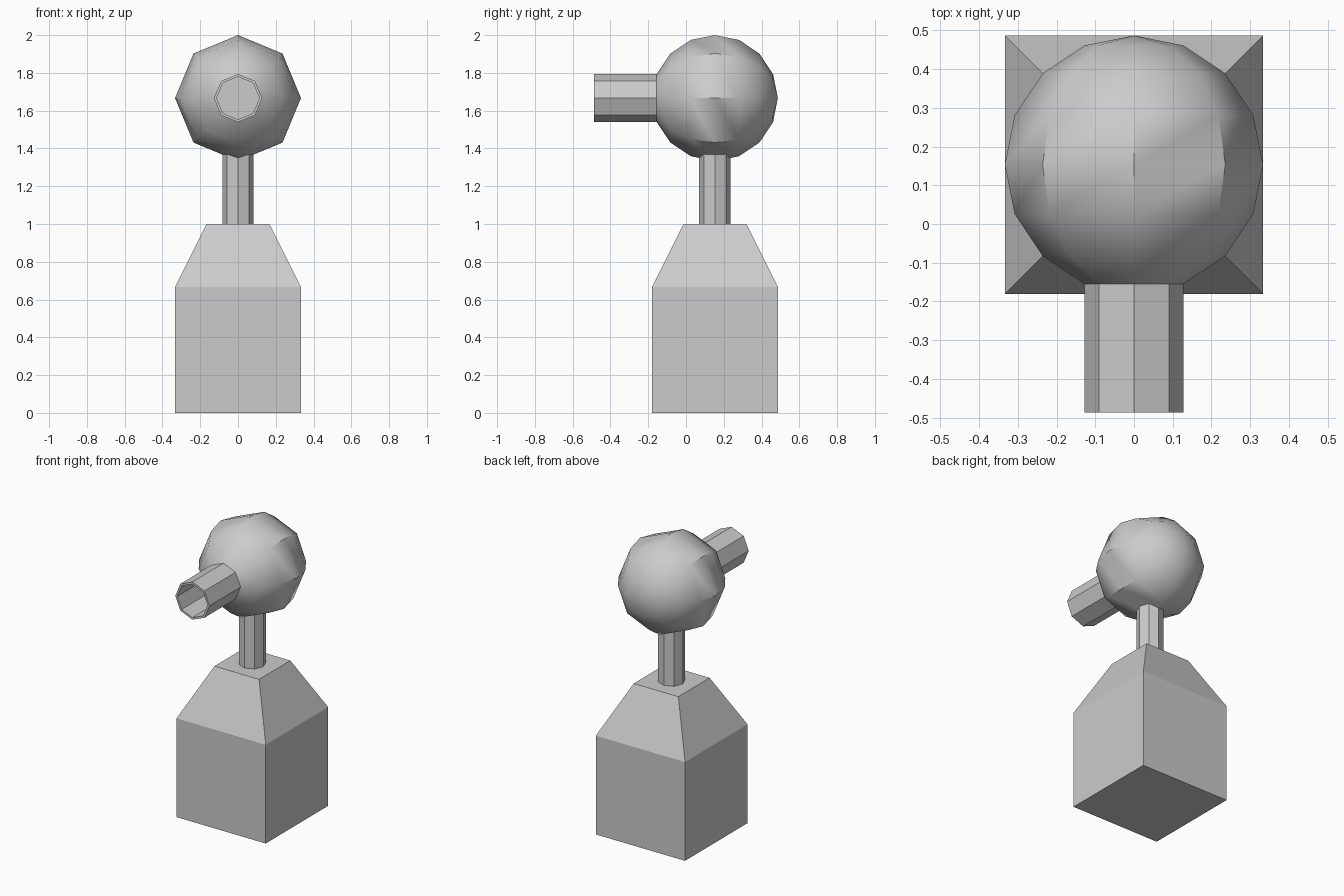
import bpy, bmesh, math
from mathutils import Matrix

if "Cube" in bpy.data.objects:
    bpy.data.objects.remove(bpy.data.objects["Cube"])

R = 1 / 3          # head radius and base half-width
CY = 0.153         # y of the vertical axis
HEAD_Z = 2 - R


def lathe(name, profile, segs, phase=0.0, loc=(0, 0, 0), tilt=0.0, smooth=None):
    """Revolve (radius, height) points around local z; ends are capped."""
    bm = bmesh.new()
    rings = []
    for r, h in profile:
        if r < 1e-5:
            rings.append([bm.verts.new((0, 0, h))] * segs)
            continue
        angles = [phase + 2 * math.pi * i / segs for i in range(segs)]
        rings.append([bm.verts.new((r * math.cos(a), r * math.sin(a), h)) for a in angles])
    for lo, hi in zip(rings, rings[1:]):
        for i in range(segs):
            j = (i + 1) % segs
            corners = list(dict.fromkeys((lo[i], lo[j], hi[j], hi[i])))
            bm.faces.new(corners)
    for ring in (rings[0], rings[-1]):
        if ring[0] is not ring[1]:
            bm.faces.new(ring)
    bmesh.ops.recalc_face_normals(bm, faces=bm.faces)
    bm.transform(Matrix.Translation(loc) @ Matrix.Rotation(tilt, 4, 'X'))
    mesh = bpy.data.meshes.new(name)
    bm.to_mesh(mesh)
    bm.free()
    ob = bpy.data.objects.new(name, mesh)
    bpy.context.collection.objects.link(ob)
    if smooth:
        bpy.ops.object.select_all(action='DESELECT')
        ob.select_set(True)
        bpy.context.view_layer.objects.active = ob
        bpy.ops.object.shade_smooth_by_angle(angle=math.radians(smooth))
    return ob


# Square base with tapered top
D = R * math.sqrt(2)
lathe("base", [(D, 0), (D, 2 * R), (D / 2, 1)], 4, math.pi / 4, (0, CY, 0))

# Octagonal neck, ending inside the head
lathe("neck", [(R / 4, 1), (R / 4, 1.42)], 8, 0, (0, CY, 0))

# Round head whose front ring runs on into a hollow barrel
steps = [math.radians(-90 + 22.5 * i) for i in range(8)]
head = [(R * math.cos(a), R * math.sin(a)) for a in steps]
tube_r, tube_back = head[-1]
tube_front = CY + 0.487
barrel = [(tube_r, tube_front), (0.113, tube_front), (0.113, tube_back)]
lathe("head_with_barrel", head + barrel, 8, 0, (0, CY, HEAD_Z), math.pi / 2, smooth=40)
